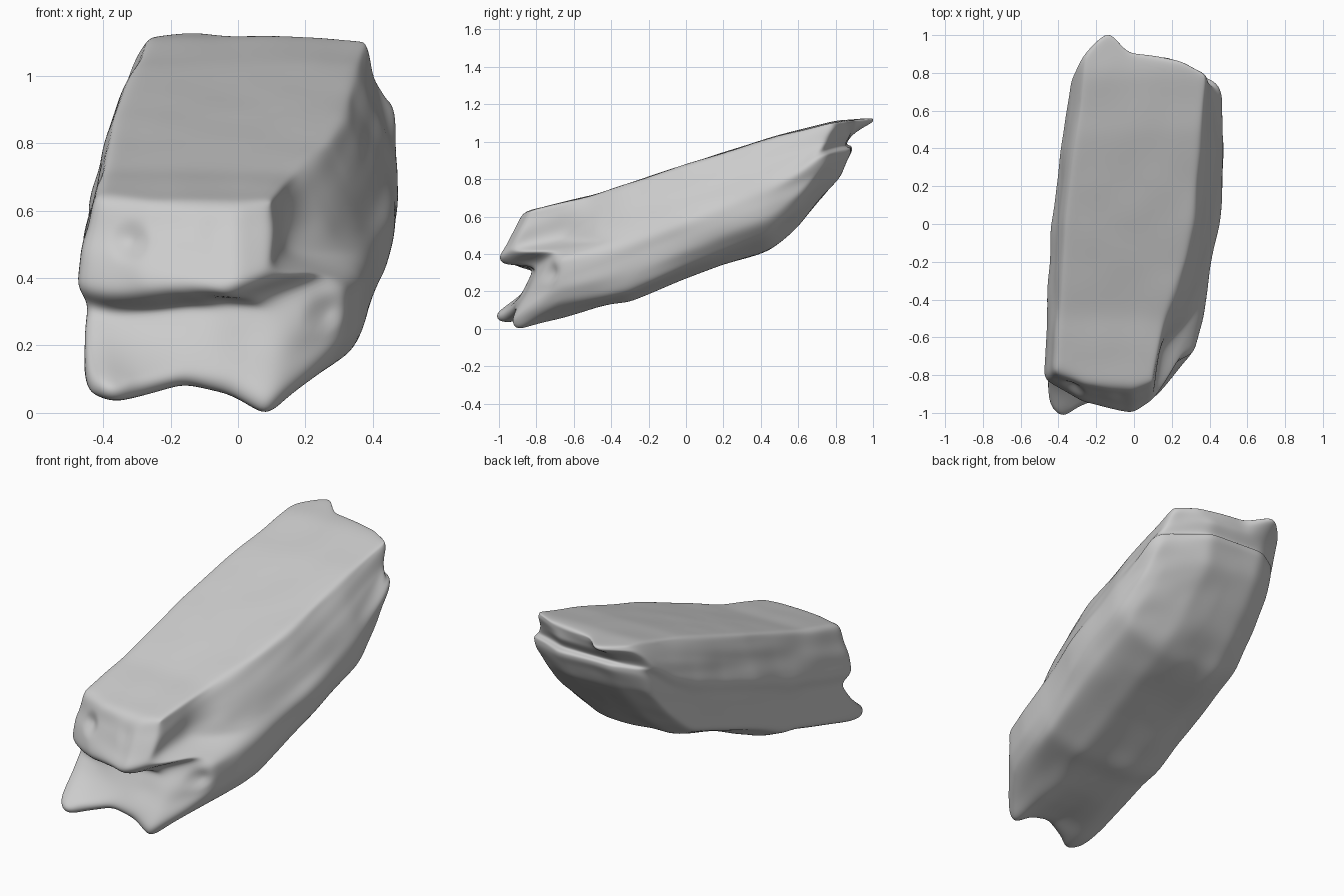
import bpy, bmesh
from mathutils import Vector, noise

cube = bpy.data.objects.get("Cube")
if cube:
    bpy.data.objects.remove(cube, do_unlink=True)


def curve(points, v):
    """Linear interpolation through (position, value) points."""
    if v <= points[0][0]:
        return points[0][1]
    for (p, a), (q, b) in zip(points, points[1:]):
        if v <= q:
            return a + (b - a) * (v - p) / (q - p)
    return points[-1][1]


def mix(a, b, f):
    return a + (b - a) * f


# Long profiles of the slab, by y
TOP = [(-1, .57), (-.86, .63), (-.5, .715), (0, .88), (.5, 1.035), (.8, 1.11), (1, 1.13)]
BOTTOM = [(-1, 0), (-.9, 0), (-.4, .13), (-.3, .14), (0, .27), (.2, .34),
          (.45, .42), (.6, .55), (.78, .76), (.88, .87), (1, .95)]
LEFT = [(-1, -.47), (-.8, -.485), (-.4, -.46), (0, -.44), (.4, -.39), (.8, -.33), (1, -.32)]
LEFT_INSET = [(0, .035), (.4, .03), (.52, 0), (.7, .02), (1, .065)]

# Right flank: one outline per relative height, narrow above the front ledge
RIGHT = [
    (0, [(-.7, .27), (-.4, .33), (0, .38), (.5, .41), (.8, .36)]),
    (.15, [(-.7, .31), (-.5, .36), (-.2, .4), (0, .44), (.4, .46), (.7, .44), (.85, .4)]),
    (.45, [(-.7, .31), (-.5, .37), (-.2, .41), (0, .45), (.4, .475), (.7, .465), (.85, .4)]),
    (.64, [(-1, .1), (-.65, .14), (-.5, .27), (-.3, .35), (0, .4), (.4, .44), (.8, .4)]),
    (1, [(-1, .09), (-.8, .11), (-.5, .17), (-.2, .28), (0, .32), (.5, .36), (.85, .39)]),
]

# Front end: forked lower lip, undercut and overhanging nose
LIP = [(0, -.97), (.07, -1.04), (.18, -.98), (.4, -.93), (.6, -.92), (.74, -.95), (1, -.7)]
UNDERCUT = [(0, -.77), (.5, -.81), (.75, -.78), (1, -.68)]
NOSE = [(0, -.83), (.3, -.95), (.8, -1.02), (1, -.95)]
BROW = [(0, -.78), (.3, -.85), (.8, -.88), (1, -.84)]
SCALLOP = [(0, .06), (.1, .03), (.4, .08), (.58, .05), (.74, -.02), (1, .09)]

# Broken back end: a ragged rim above a groove and a lower lobe
RIM = [(0, .89), (.08, .96), (.2, 1.03), (.36, .92), (.8, .87), (1, .8)]
LOBE = [(0, .81), (.2, .89), (.7, .88), (1, .75)]


def front(a, h):
    lip, cut, nose, brow = (curve(row, a) for row in (LIP, UNDERCUT, NOSE, BROW))
    crease = curve([(0, .42), (.4, .43), (.8, .53)], a)
    rows = [(0, lip + .02), (.08, lip), (crease - .15, mix(lip, cut, .7)), (crease, cut),
            (crease + .05, mix(cut, nose, .7)), (crease + .13, nose),
            (.85, mix(nose, brow, .7)), (1, brow)]
    return curve(rows, h)


def back(a, h):
    rim, lobe = curve(RIM, a), curve(LOBE, a)
    rows = [(0, lobe - .06), (.25, lobe), (.4, lobe), (.52, min(rim, lobe) - .04),
            (.65, min(rim, lobe)), (.85, rim - .01), (1, rim - .01)]
    return curve(rows, h)


def place(a, t, h):
    """Map a point of the unit block to the slab."""
    y = mix(front(a, h), back(a, h), t)
    left = curve(LEFT, y) + curve(LEFT_INSET, h)
    right = curve([(k, curve(row, y)) for k, row in RIGHT], h)
    behind_lip = min(1, t * 5)
    low = curve(BOTTOM, y) + curve(SCALLOP, a) * (1 - behind_lip)
    right_rise = curve([(-.6, .04), (0, .06), (.6, .1)], y)
    low += curve([(0, .07), (.2, .01), (.7, 0), (1, right_rise)], a) * behind_lip
    return Vector((mix(left, right, a), y, mix(low, curve(TOP, y), h)))


# Surface grid of the block
size = (34, 64, 30)
bm = bmesh.new()
verts = {}


def vert(key):
    if key not in verts:
        verts[key] = bm.verts.new(place(*(k / n for k, n in zip(key, size))))
    return verts[key]


for axis in range(3):
    u, v = [k for k in range(3) if k != axis]
    for side in (0, size[axis]):
        for i in range(size[u]):
            for j in range(size[v]):
                quad = []
                for di, dj in ((0, 0), (1, 0), (1, 1), (0, 1)):
                    key = [side] * 3
                    key[u], key[v] = i + di, j + dj
                    quad.append(vert(tuple(key)))
                bm.faces.new(quad)
bmesh.ops.recalc_face_normals(bm, faces=bm.faces)

# Worn edges
for _ in range(5):
    bmesh.ops.smooth_vert(bm, verts=bm.verts, factor=.5,
                          use_axis_x=True, use_axis_y=True, use_axis_z=True)
bm.normal_update()

# Weathered grain along the length, with small pits on the nose and ledge
normals = {vt: vt.normal.copy() for vt in bm.verts}
for vt, n in normals.items():
    p = vt.co.copy()
    across = p.z - .33 * p.y
    grain = noise.noise(Vector((p.x * 5, p.y * 1.5, across * 12)))
    lumps = noise.noise(p * 4.5)
    rough = .004 if n.z > .6 else .008
    vt.co += n * (grain + lumps) * rough
    for x, z, depth in ((-.32, .51, .03), (-.07, .53, .008), (.26, .3, .03)):
        d = ((p.x - x) ** 2 + (p.z - z) ** 2) ** .5
        if p.y < -.5 and n.y < -.3 and d < .06:
            vt.co.y += depth * (1 - d / .06)

mesh = bpy.data.meshes.new("rock_slab")
bm.to_mesh(mesh)
bm.free()
rock = bpy.data.objects.new("rock_slab", mesh)
bpy.context.collection.objects.link(rock)

# Stand the lowest point on the ground
rock.location.z = -min(vt.co.z for vt in mesh.vertices)

# Stone colour
stone = bpy.data.materials.new("grey_stone")
stone.use_nodes = True
grey = (.6, .6, .6, 1)
stone.diffuse_color = grey
stone.node_tree.nodes["Principled BSDF"].inputs["Base Color"].default_value = grey
mesh.materials.append(stone)

# Smooth stone surface
sub = rock.modifiers.new("soften", "SUBSURF")
sub.levels = sub.render_levels = 1
mesh.polygons.foreach_set("use_smooth", [True] * len(mesh.polygons))
